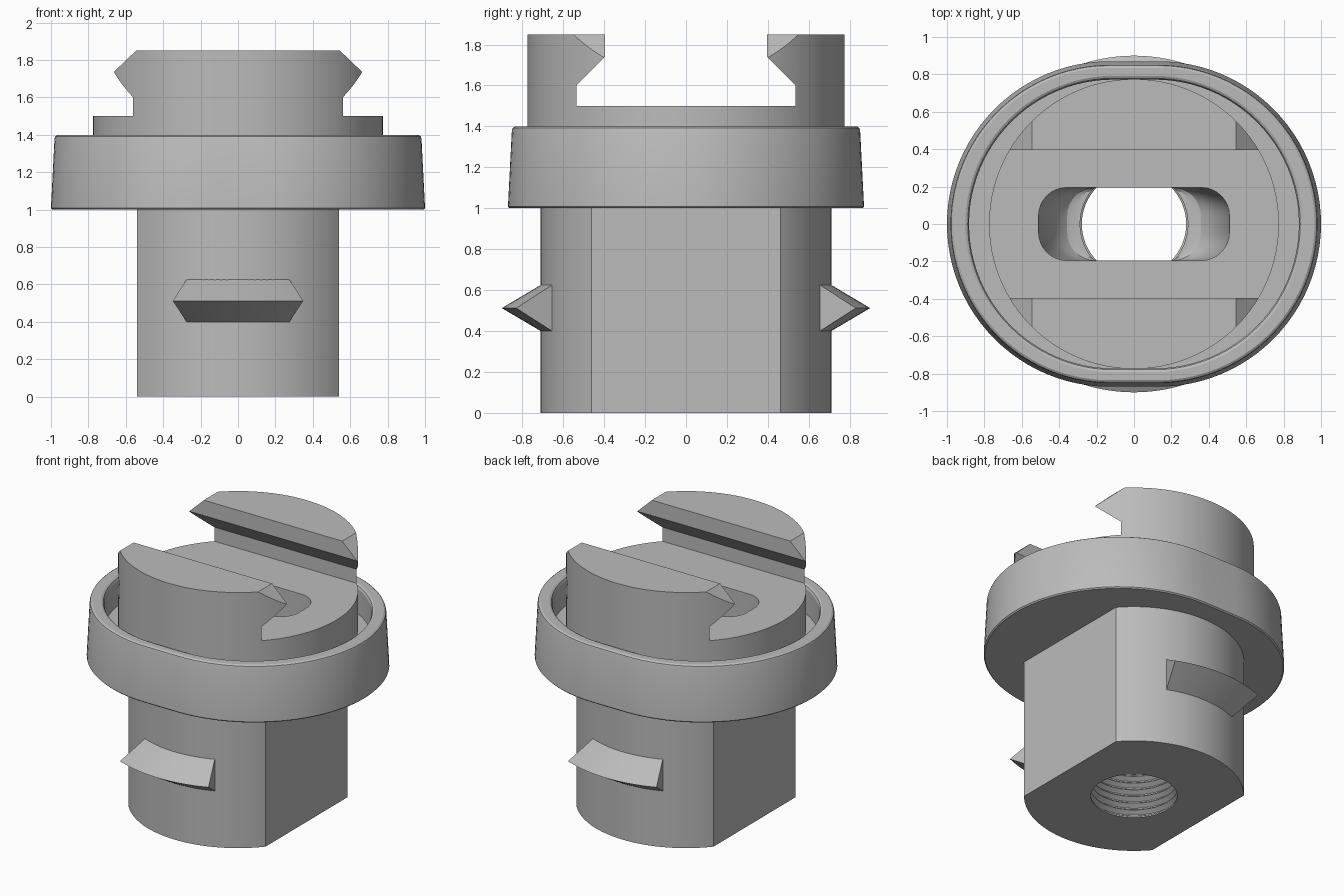
import bpy, bmesh
from math import sin, cos, pi, radians, acos
from mathutils import Vector

if "Cube" in bpy.data.objects:
    bpy.data.objects.remove(bpy.data.objects["Cube"], do_unlink=True)

grey = bpy.data.materials.new("plain grey")
grey.use_nodes = True
grey.diffuse_color = (0.5, 0.5, 0.5, 1)
grey.node_tree.nodes["Principled BSDF"].inputs["Base Color"].default_value = (0.5, 0.5, 0.5, 1)


def loft(name, rings):
    """Skin a solid through rings of equal point count, capping both ends."""
    bm = bmesh.new()
    loops = [[bm.verts.new(p) for p in ring] for ring in rings]
    n = len(loops[0])
    for a, b in zip(loops, loops[1:]):
        for i in range(n):
            j = (i + 1) % n
            bm.faces.new((a[i], a[j], b[j], b[i]))
    bm.faces.new(loops[0][::-1])
    bm.faces.new(loops[-1])
    bmesh.ops.recalc_face_normals(bm, faces=bm.faces)
    mesh = bpy.data.meshes.new(name)
    bm.to_mesh(mesh)
    bm.free()
    mesh.materials.append(grey)
    ob = bpy.data.objects.new(name, mesh)
    bpy.context.collection.objects.link(ob)
    return ob


def combine(target, other, operation):
    """Boolean a part into the target and discard the helper."""
    bpy.context.view_layer.objects.active = target
    mod = target.modifiers.new("boolean", 'BOOLEAN')
    mod.operation, mod.solver, mod.object = operation, 'EXACT', other
    bpy.ops.object.modifier_apply(modifier=mod.name)
    bpy.data.objects.remove(other, do_unlink=True)


def arc(r, start, end, steps, cx=0, cy=0):
    return [(cx + r * cos(start + (end - start) * i / steps),
             cy + r * sin(start + (end - start) * i / steps)) for i in range(steps + 1)]


def circle(r, n=96):
    return arc(r, 0, 2 * pi, n)[:-1]


def stadium(r, offset):
    return arc(r, -pi / 2, pi / 2, 48, offset) + arc(r, pi / 2, 3 * pi / 2, 48, -offset)


def rounded_rect(hx, hy, r):
    pts = []
    for k, (sx, sy) in enumerate([(1, 1), (-1, 1), (-1, -1), (1, -1)]):
        pts += arc(r, k * pi / 2, (k + 1) * pi / 2, 8, sx * (hx - r), sy * (hy - r))
    return pts


def at(points, z):
    return [Vector((x, y, z)) for x, y in points]


# Oval flange with a tapered wall, rounded rim and a recess in its top
flange_steps = [(0.862, 1.0), (0.87, 1.008), (0.851, 1.38), (0.847, 1.392), (0.835, 1.4),
                (0.792, 1.4), (0.779, 1.393), (0.772, 1.378), (0.772, 1.2)]
body = loft("body", [at(stadium(r, 0.13 if r > 0.8 else 0.11), z) for r, z in flange_steps])

# Round stem with two flat sides
a = acos(0.54 / 0.71)
stem_outline = arc(0.71, a, pi - a, 40) + arc(0.71, pi + a, 2 * pi - a, 40)
combine(body, loft("stem", [at(stem_outline, 0), at(stem_outline, 1.1)]), 'UNION')

# Round plug, cut below into two undercut jaws
plug = loft("plug", [at(circle(0.775), 1.1), at(circle(0.775), 1.85)])
channel = [(0.535, 1.5), (0.535, 1.6), (0.395, 1.74), (0.395, 2.0)]
channel += [(-y, z) for y, z in reversed(channel)]
combine(plug, loft("channel", [[Vector((x, y, z)) for y, z in channel] for x in (-1, 1)]), 'DIFFERENCE')

# Sloping cuts on the jaw ends
for s in (1, -1):
    wedge = [(0.665, 1.735), (0.545, 1.85), (0.441, 1.95), (1.0, 1.95), (1.0, 1.414)]
    combine(plug, loft("jaw_end_cut", [[Vector((s * x, y, z)) for x, z in wedge] for y in (-1, 1)]),
            'DIFFERENCE')
combine(body, plug, 'UNION')

# Ribbed bore from below
bore = [at(circle(0.279, 64), -0.05)]
z = 0.01
while z < 0.9:
    bore += [at(circle(r, 64), z + dz) for r, dz in ((0.279, 0), (0.31, 0.02), (0.31, 0.026), (0.279, 0.046))]
    z += 0.05
bore.append(at(circle(0.279, 64), 1.05))
combine(body, loft("bore", bore), 'DIFFERENCE')

# Rounded slot from above, narrowing along a curve to meet the bore
slot = [at(rounded_rect(0.51, 0.195, 0.15), 1.6)]
for i in range(9):
    t = i / 8 * pi / 2
    slot.append(at(rounded_rect(0.32 + 0.19 * cos(t), 0.195, 0.15), 1.5 - 0.6 * sin(t)))
combine(body, loft("slot", slot), 'DIFFERENCE')

# Curved wedge ridges on the front and back of the stem
ridges = []
for name, middle in (("front_ridge", -pi / 2), ("back_ridge", pi / 2)):
    rings = []
    for i in range(17):
        t = middle + radians(22.8) * (i / 8 - 1)
        rings.append([Vector((r * cos(t), r * sin(t), z))
                      for r, z in ((0.69, 0.4), (0.71, 0.4), (0.9, 0.512), (0.71, 0.625), (0.69, 0.625))])
    ridges.append(loft(name, rings))

# Smooth curved walls, keep edges crisp
bpy.ops.object.select_all(action='DESELECT')
for ob in [body] + ridges:
    ob.select_set(True)
bpy.context.view_layer.objects.active = body
bpy.ops.object.shade_smooth_by_angle(angle=radians(25))
